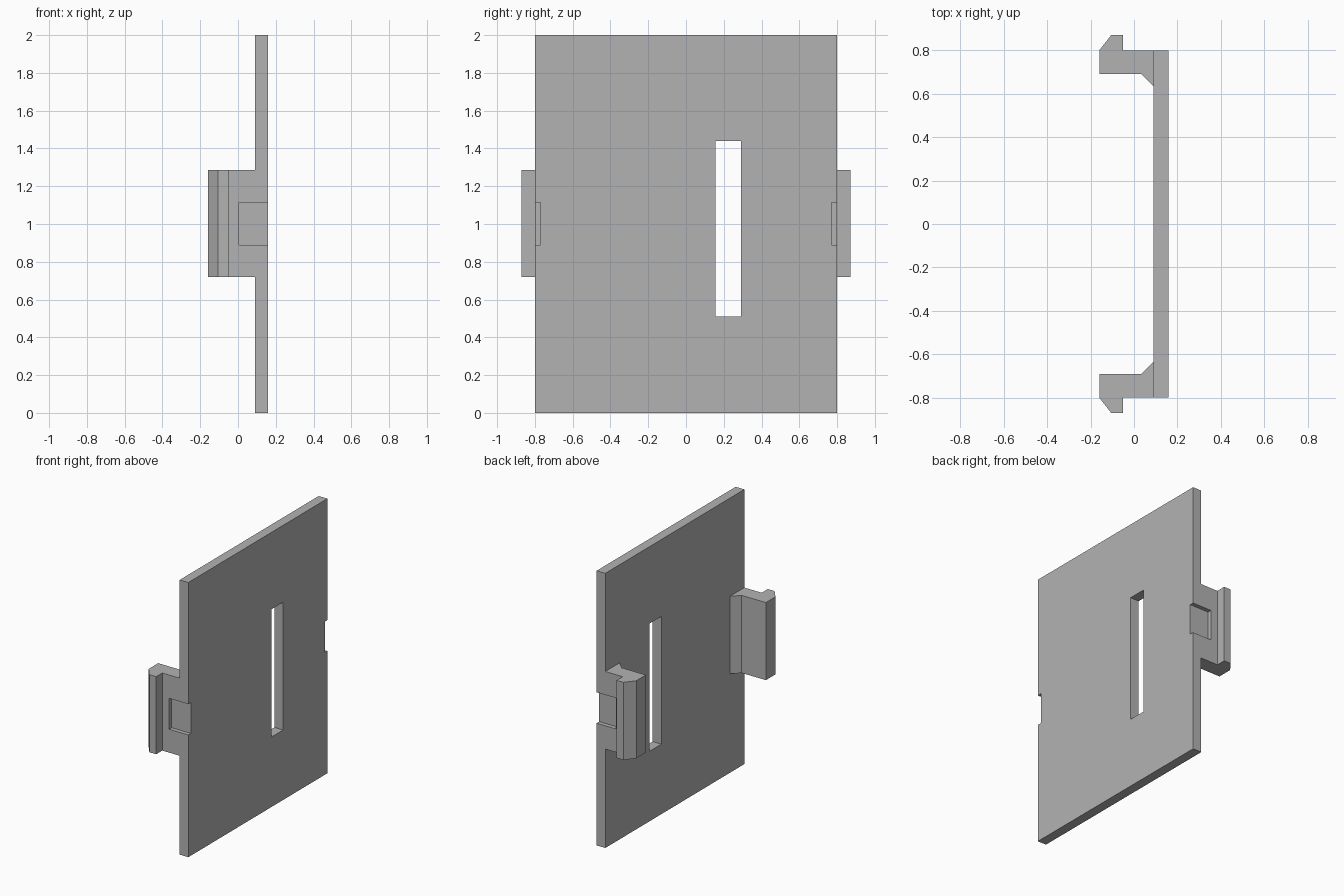
import bpy
import bmesh

if "Cube" in bpy.data.objects:
    bpy.data.objects.remove(bpy.data.objects["Cube"])

grey = bpy.data.materials.new("plain grey")
grey.use_nodes = True
grey.diffuse_color = (0.45, 0.45, 0.45, 1)
grey.node_tree.nodes["Principled BSDF"].inputs["Base Color"].default_value = (0.45, 0.45, 0.45, 1)


def prism(name, outline, z0, z1):
    """Extrude an (x, y) outline from z0 up to z1."""
    bm = bmesh.new()
    base = bm.faces.new([bm.verts.new((x, y, z0)) for x, y in outline])
    top = bmesh.ops.extrude_face_region(bm, geom=[base])["geom"]
    bmesh.ops.translate(bm, vec=(0, 0, z1 - z0),
                        verts=[v for v in top if isinstance(v, bmesh.types.BMVert)])
    bmesh.ops.recalc_face_normals(bm, faces=bm.faces)
    mesh = bpy.data.meshes.new(name)
    bm.to_mesh(mesh)
    bm.free()
    mesh.materials.append(grey)
    obj = bpy.data.objects.new(name, mesh)
    bpy.context.collection.objects.link(obj)
    return obj


def box(name, x0, x1, y0, y1, z0, z1):
    return prism(name, [(x0, y0), (x1, y0), (x1, y1), (x0, y1)], z0, z1)


def combine(target, tool, operation):
    """Merge or cut with a helper solid, then discard the helper."""
    tool.hide_render = True
    mod = target.modifiers.new(operation.lower(), "BOOLEAN")
    mod.operation, mod.solver, mod.object = operation, "EXACT", tool
    bpy.context.view_layer.objects.active = target
    bpy.ops.object.modifier_apply(modifier=mod.name)
    bpy.data.objects.remove(tool)


# Upright plate with its long slot
FRONT, BACK, HALF = 0.16, 0.09, 0.80
plate = box("clip_plate", BACK, FRONT, -HALF, HALF, 0, 2)
combine(plate, box("slot_cutter", 0, 0.3, 0.155, 0.29, 0.51, 1.44), "DIFFERENCE")

# Hooked side clips: gusset, arm and chamfered barb, rooted inside the plate
clip_outline = [(0.125, 0.635), (BACK, 0.635), (0.035, 0.69), (-0.16, 0.69),
                (-0.16, HALF), (-0.105, 0.87), (-0.05, 0.87), (-0.05, HALF),
                (0.125, HALF)]
for side in (-1, 1):
    outline = [(x, side * y) for x, y in clip_outline]
    combine(plate, prism("clip_arm", outline, 0.72, 1.285), "UNION")
    # Shallow recess in the outer side, open at the plate face
    y0, y1 = sorted((side * 0.77, side * 0.9))
    combine(plate, box("recess_cutter", 0.005, 0.3, y0, y1, 0.89, 1.115), "DIFFERENCE")
